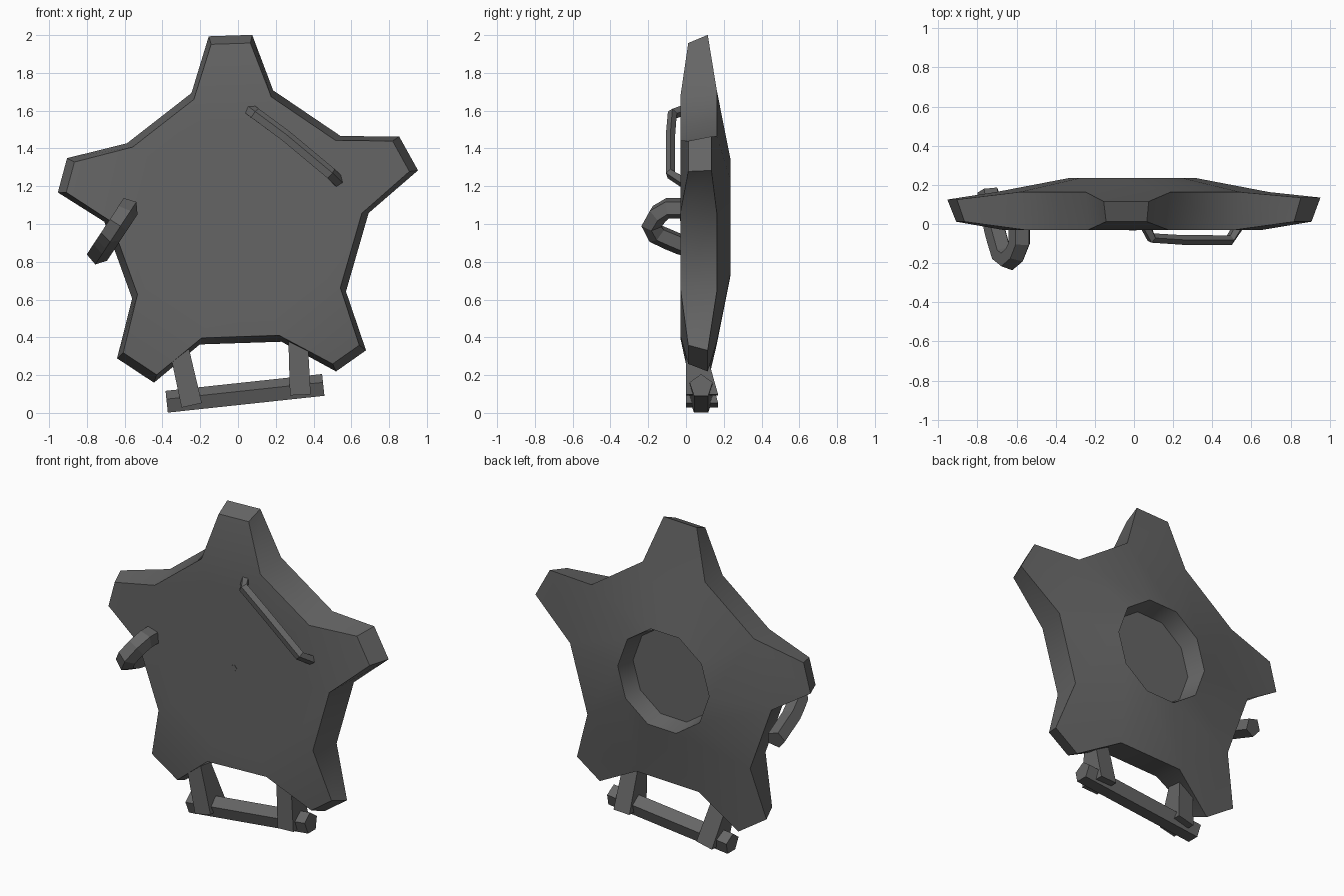
import bpy, bmesh, math
from mathutils import Vector

if "Cube" in bpy.data.objects:
    bpy.data.objects.remove(bpy.data.objects["Cube"])

mat = bpy.data.materials.new("dark grey metal")
mat.diffuse_color = (0.13, 0.13, 0.13, 1)
mat.use_nodes = True
mat.node_tree.nodes["Principled BSDF"].inputs["Base Color"].default_value = mat.diffuse_color

CX, CZ, ROT = -0.008, 1.035, 91.9   # star centre and turn
# Each point of the star: angle, radius, half width, tilt of the blunt end, back y
TIPS = [(91.9, 0.963, 0.115, 0, 0.115), (166.4, 0.948, 0.094, -1.5, 0.125),
        (236.6, 0.971, 0.117, 0, 0.115), (308.6, 0.972, 0.097, -3.5, 0.115),
        (380.4, 0.972, 0.103, 8.6, 0.135)]


def finish(bm, name, smooth=False):
    bmesh.ops.recalc_face_normals(bm, faces=bm.faces[:])
    me = bpy.data.meshes.new(name)
    bm.to_mesh(me)
    bm.free()
    ob = bpy.data.objects.new(name, me)
    bpy.context.collection.objects.link(ob)
    me.materials.append(mat)
    if smooth:
        bpy.ops.object.select_all(action='DESELECT')
        ob.select_set(True)
        bpy.context.view_layer.objects.active = ob
        bpy.ops.object.shade_smooth_by_angle(angle=math.radians(40))
    return ob


def ring(bm, r, y, n=10):
    out = []
    for k in range(n):
        a = math.radians(ROT - 18 + 360 / n * k)
        out.append(bm.verts.new((CX + r * math.cos(a), y, CZ + r * math.sin(a))))
    return out


def tips(bm, front):
    out = []
    for ang, r, half, tilt, y in TIPS:
        a, t = math.radians(ang), math.radians(ang + tilt)
        if front:
            r, half, y = r - 0.043, half - 0.011, 0.012
        for s in (-half, half):
            out.append(bm.verts.new((CX + r * math.cos(a) - s * math.sin(t), y,
                                     CZ + r * math.sin(a) + s * math.cos(t))))
    return out


def bridge(bm, a, b):
    n = len(a)
    for i in range(n):
        j = (i + 1) % n
        bm.faces.new((a[i], a[j], b[j], b[i]))


# Star body: decagon rings, with every other side drawn out to a blunt point
bm = bmesh.new()
inner = ring(bm, 0.522, -0.03)
vf, vb = ring(bm, 0.664, -0.03), ring(bm, 0.70, 0.163)
tf, tb = tips(bm, True), tips(bm, False)
rim, floor = ring(bm, 0.318, 0.236), ring(bm, 0.292, 0.12)
bm.faces.new(floor)
bridge(bm, inner, vf)
bridge(bm, vb, rim)
bridge(bm, rim, floor)
for k in range(0, 10, 2):
    i, j, n = k, k + 1, (k + 2) % 10
    bm.faces.new((vf[i], vf[j], tf[j], tf[i]))
    bm.faces.new((vb[i], vb[j], tb[j], tb[i]))
    bm.faces.new((vf[i], tf[i], tb[i], vb[i]))
    bm.faces.new((tf[i], tf[j], tb[j], tb[i]))
    bm.faces.new((tf[j], vf[j], vb[j], tb[j]))
    bm.faces.new((vf[j], vf[n], vb[n], vb[j]))
finish(bm, "star_body", True)

# Front disc, flush with the body, with a small stud in its centre
bm = bmesh.new()
bm.faces.new(list(reversed(ring(bm, 0.522, -0.03))))
finish(bm, "front_disc")
bm = bmesh.new()
a, b = ring(bm, 0.021, -0.025, 5), ring(bm, 0.021, -0.032, 5)
bridge(bm, a, b)
bm.faces.new(a)
bm.faces.new(b)
finish(bm, "centre_stud")


def tube(name, pts, radius, width, sides, side_dir):
    """Sweep a low polygon section along a path; width is measured along side_dir."""
    bm = bmesh.new()
    pts = [Vector(p) for p in pts]
    n, rings = len(pts), []
    for i, p in enumerate(pts):
        t = (pts[min(i + 1, n - 1)] - pts[max(i - 1, 0)]).normalized()
        u = Vector(side_dir).normalized()
        u = (u - t * u.dot(t)).normalized()
        w = t.cross(u)
        rings.append([bm.verts.new(p + width * u * math.cos(q) + radius * w * math.sin(q))
                      for q in (2 * math.pi * s / sides for s in range(sides))])
    for i in range(n - 1):
        bridge(bm, rings[i], rings[i + 1])
    bm.faces.new(rings[0])
    bm.faces.new(rings[-1])
    return finish(bm, name)


# Thin front handle
tube("front_handle",
     [(0.06, -0.01, 1.605), (0.09, -0.072, 1.583), (0.25, -0.082, 1.465),
      (0.49, -0.082, 1.265), (0.535, -0.01, 1.22)], 0.026, 0.034, 5, (0.62, 0, 0.78))

# Hook on the left edge: one end sunk in the body, the other passing beside it
centre, u = Vector((-0.658, 0, 0.968)), Vector((0.55, 0, 0.835))
hook = [(0.138, 0.10), (0.138, -0.1), (0.1, -0.15), (0.035, -0.183),
        (-0.025, -0.155), (-0.06, -0.09), (-0.09, -0.03), (-0.155, 0.17)]
tube("side_hook", [centre + u * s + Vector((0, y, 0)) for s, y in hook],
     0.056, 0.06, 5, u.cross(Vector((0, -1, 0))))

# Bottom crossbar
tube("crossbar", [(-0.377, 0.08, 0.053), (0.452, 0.08, 0.142)], 0.064, 0.064, 5,
     (0, 0, 1))


# Straps that hold the crossbar, wedge shaped from the side
def strap(name, top, bottom):
    bm = bmesh.new()
    d = Vector((top[0] - bottom[0], 0, top[1] - bottom[1])).normalized()
    side = Vector((d.z, 0, -d.x))
    loops = []
    for (x, z), w, y0, y1 in ((top, 0.05, 0.0, 0.07), (bottom, 0.055, 0.0, 0.17)):
        c = Vector((x, 0, z))
        loops.append([bm.verts.new(c + side * s * w + Vector((0, y, 0)))
                      for s, y in ((-1, y0), (1, y0), (1, y1), (-1, y1))])
    bridge(bm, *loops)
    for l in loops:
        bm.faces.new(l)
    finish(bm, name)


strap("left_strap", (-0.33, 0.42), (-0.245, 0.04))
strap("right_strap", (0.315, 0.45), (0.33, 0.095))
